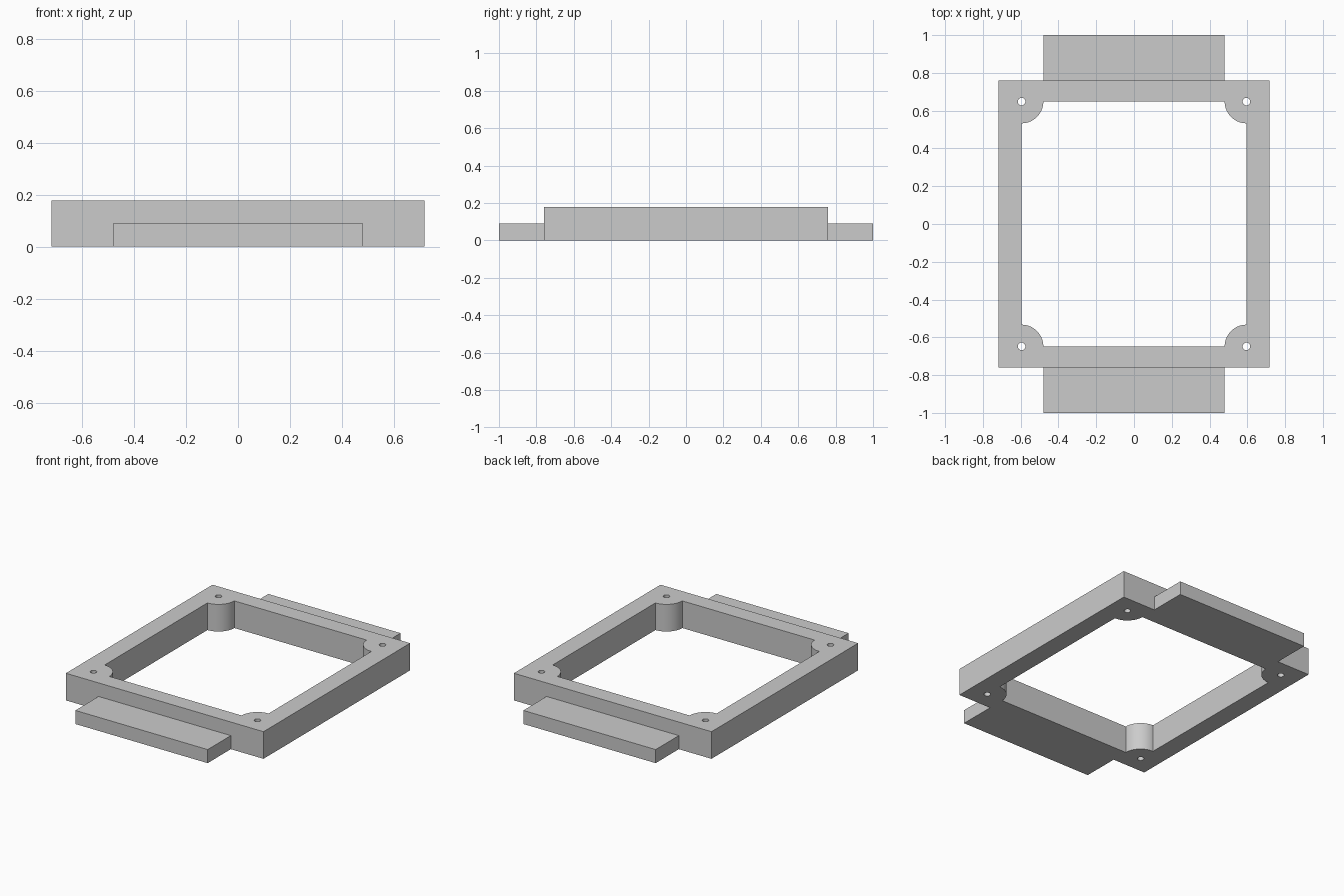
import bpy, bmesh
from math import cos, sin, radians, tau

cube = bpy.data.objects.get("Cube")
if cube:
    bpy.data.objects.remove(cube, do_unlink=True)

HALF_X, HALF_Y, HEIGHT = 0.717, 0.76, 0.178      # outer frame
IN_X, IN_Y = 0.595, 0.648                        # opening, also the hole centres
BOSS_R, HOLE_R = 0.115, 0.02
TAB_X, TAB_END, TAB_H = 0.48, 1.0, 0.089
CORNERS = [(1, 1), (-1, 1), (-1, -1), (1, -1)]

grey = bpy.data.materials.new("plain_grey")
grey.use_nodes = True
grey.diffuse_color = (0.6, 0.6, 0.6, 1)
grey.node_tree.nodes["Principled BSDF"].inputs["Base Color"].default_value = grey.diffuse_color


def arc(cx, cy, r, start, end, steps):
    angles = [radians(start + (end - start) * i / steps) for i in range(steps + 1)]
    return [(cx + r * cos(a), cy + r * sin(a)) for a in angles]


def prism(name, loops, height):
    """Extrude a flat outline, with any holes, up from the ground."""
    bm = bmesh.new()
    edges = []
    for loop in loops:
        verts = [bm.verts.new((x, y, 0)) for x, y in loop]
        edges += [bm.edges.new((v, verts[i - 1])) for i, v in enumerate(verts)]
    bmesh.ops.triangle_fill(bm, edges=edges, use_beauty=True, normal=(0, 0, 1))
    out = bmesh.ops.extrude_face_region(bm, geom=bm.faces[:], use_keep_orig=True)
    top = [g for g in out["geom"] if isinstance(g, bmesh.types.BMVert)]
    bmesh.ops.translate(bm, verts=top, vec=(0, 0, height))
    bmesh.ops.recalc_face_normals(bm, faces=bm.faces[:])
    mesh = bpy.data.meshes.new(name)
    bm.to_mesh(mesh)
    bm.free()
    mesh.materials.append(grey)
    obj = bpy.data.objects.new(name, mesh)
    bpy.context.collection.objects.link(obj)
    bpy.ops.object.select_all(action="DESELECT")
    obj.select_set(True)
    bpy.context.view_layer.objects.active = obj
    bpy.ops.object.shade_smooth_by_angle(angle=radians(30))
    return obj


# Frame: rectangle, opening with rounded corner bosses, four screw holes
outer = [(sx * HALF_X, sy * HALF_Y) for sx, sy in CORNERS]
opening, holes = [], []
for k, (sx, sy) in enumerate(CORNERS):
    cx, cy = sx * IN_X, sy * IN_Y
    opening += arc(cx, cy, BOSS_R, 270 + 90 * k, 180 + 90 * k, 16)
    holes.append(arc(cx, cy, HOLE_R, 0, 360, 24)[:-1])
prism("frame", [outer, opening] + holes, HEIGHT)

# Mounting tabs at the front and back
for name, side in (("front_tab", -1), ("back_tab", 1)):
    y0, y1 = side * HALF_Y, side * TAB_END
    prism(name, [[(-TAB_X, y0), (TAB_X, y0), (TAB_X, y1), (-TAB_X, y1)]], TAB_H)
